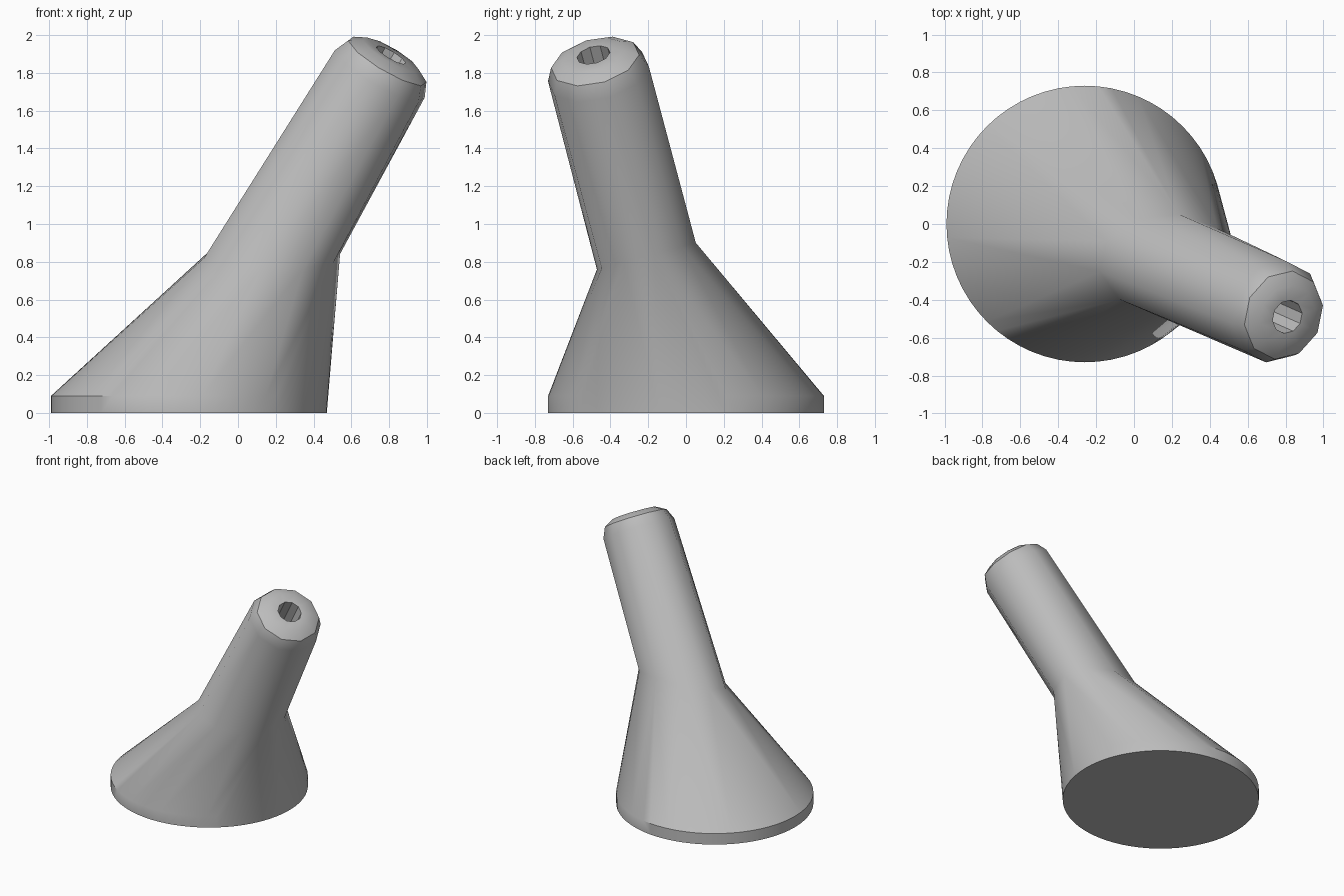
import bpy, bmesh, math
from mathutils import Vector

cube = bpy.data.objects.get("Cube")
if cube:
    bpy.data.objects.remove(cube, do_unlink=True)

SIDES = 10
TURN = math.radians(-3)
END = Vector((0.81, -0.49, 1.895))
NECK = Vector((0.18, -0.21, 0.83))
axis = (END - NECK).normalized()
across = Vector((-axis.y, axis.x, 0)).normalized()
down = across.cross(axis)

bm = bmesh.new()


def disc_ring(radius, z, count=64):
    return [bm.verts.new((-0.26 + radius * math.cos(a), radius * math.sin(a), z))
            for a in (math.tau * i / count for i in range(count))]


def tube_ring(radius, offset):
    centre = END + axis * offset
    return [bm.verts.new(centre + radius * (math.cos(a) * down + math.sin(a) * across))
            for a in (TURN + math.tau * i / SIDES for i in range(SIDES))]


def neck_ring():
    start = TURN + math.atan2(axis.y, axis.x)
    ring = []
    for i in range(SIDES):
        a = start + math.tau * i / SIDES
        x, y = 0.365 * math.cos(a), 0.265 * math.sin(a)
        ring.append(bm.verts.new(NECK + Vector((x, y, 0.27 * y))))
    return ring


def hull(verts):
    bmesh.ops.convex_hull(bm, input=verts, use_existing_faces=False)


def open_cap(ring):
    cap = [f for f in bm.faces if all(v in ring for v in f.verts)]
    bmesh.ops.delete(bm, geom=cap, context='FACES_ONLY')
    inner = [e for e in bm.edges if not e.link_faces]
    bmesh.ops.delete(bm, geom=inner, context='EDGES')


def bridge(a, b):
    for i in range(SIDES):
        j = (i + 1) % SIDES
        bm.faces.new((a[i], a[j], b[j], b[i]))


# Flared foot: round disc drawn in to the neck
neck = neck_ring()
hull(disc_ring(0.73, 0) + disc_ring(0.73, 0.09) + neck)
open_cap(neck)

# Leaning tube with a rounded end
lip = tube_ring(0.17, 0)
hull(neck + tube_ring(0.275, -0.12) + tube_ring(0.24, -0.04) + lip)
open_cap(neck)
open_cap(lip)

# Bore sunk into the end
rim = tube_ring(0.09, 0)
floor = tube_ring(0.09, -0.7)
bridge(lip, rim)
bridge(rim, floor)
bm.faces.new(floor)

bmesh.ops.dissolve_limit(bm, angle_limit=math.radians(0.5), verts=bm.verts, edges=bm.edges)
bmesh.ops.recalc_face_normals(bm, faces=bm.faces)
mesh = bpy.data.meshes.new("flared_spout")
bm.to_mesh(mesh)
bm.free()
spout = bpy.data.objects.new("flared_spout", mesh)
bpy.context.collection.objects.link(spout)

# Plain grey finish
grey = bpy.data.materials.new("plain_grey")
grey.use_nodes = True
colour = (0.5, 0.5, 0.5, 1)
grey.diffuse_color = colour
grey.node_tree.nodes["Principled BSDF"].inputs["Base Color"].default_value = colour
mesh.materials.append(grey)

bpy.ops.object.select_all(action='DESELECT')
spout.select_set(True)
bpy.context.view_layer.objects.active = spout
bpy.ops.object.shade_smooth_by_angle(angle=math.radians(35))
